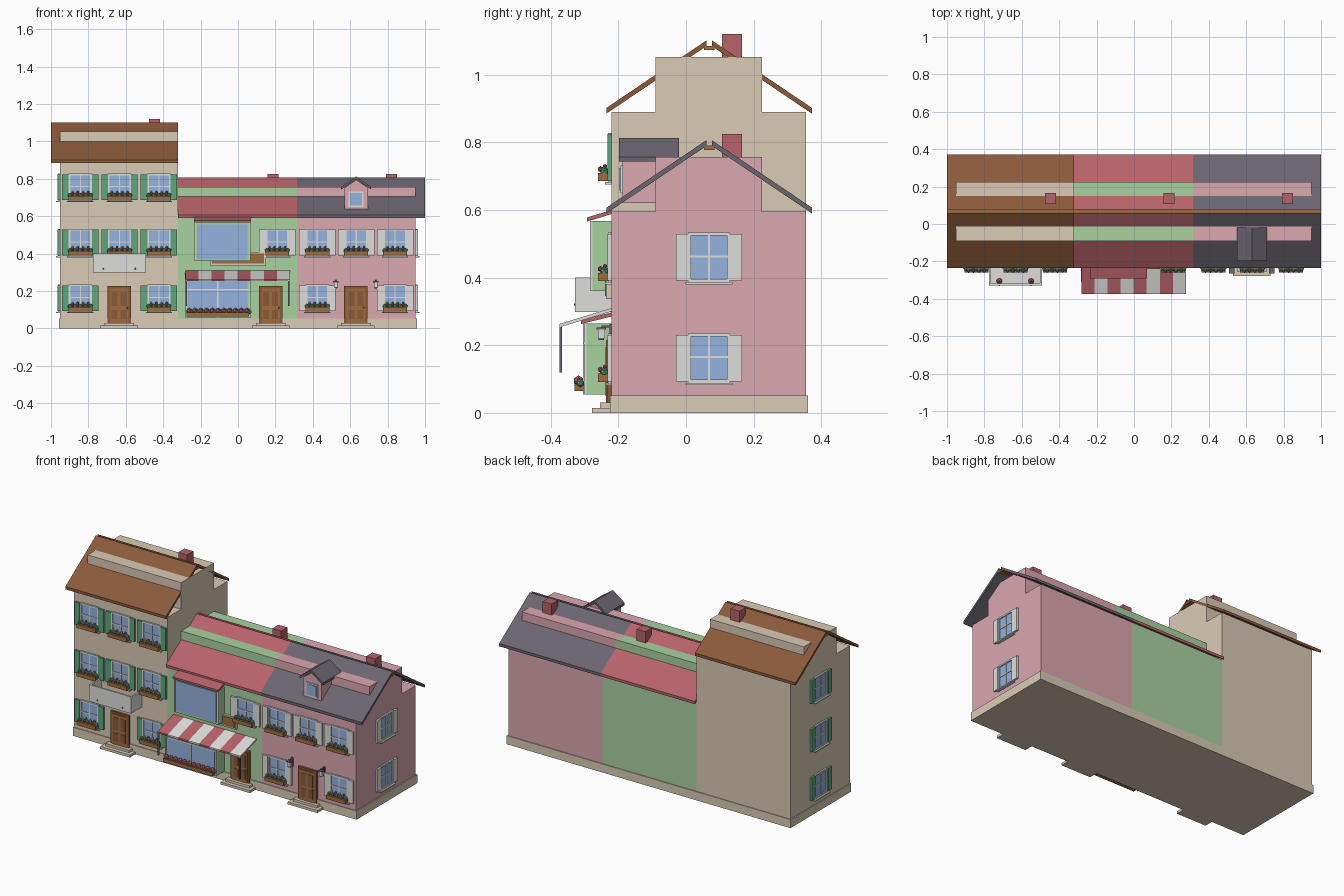
import bpy, bmesh, math
from mathutils import Matrix, Vector

if "Cube" in bpy.data.objects:
    bpy.data.objects.remove(bpy.data.objects["Cube"], do_unlink=True)

COLOURS = dict(tan="DACBB5", pale_green="A9D2A0", pink="DCA8B1", brown="8A5A3A",
               red="B7636A", slate="6B6570", glass="94B2DE", white="DEDEDC",
               leaf_green="5FA67C", wood="A06C3E")
MATS = {}
for name, code in COLOURS.items():
    srgb = [int(code[i:i + 2], 16) / 255 for i in (0, 2, 4)]
    rgba = [((c + 0.055) / 1.055) ** 2.4 for c in srgb] + [1]
    m = bpy.data.materials.new(name)
    m.use_nodes = True
    m.diffuse_color = rgba
    m.node_tree.nodes["Principled BSDF"].inputs["Base Color"].default_value = rgba
    MATS[name] = m


class Part:
    """Collects simple solids into one named object."""

    def __init__(self, name, matrix=None):
        self.name, self.matrix = name, matrix or Matrix()
        self.bm, self.mats = bmesh.new(), []

    def paint(self, faces, mat):
        if mat not in self.mats:
            self.mats.append(mat)
        for f in faces:
            f.material_index = self.mats.index(mat)

    def box(self, mat, x, y, z):
        size = [b - a for a, b in (x, y, z)]
        mid = [(a + b) / 2 for a, b in (x, y, z)]
        M = Matrix.Translation(mid) @ Matrix.Diagonal((*size, 1))
        vs = bmesh.ops.create_cube(self.bm, size=1, matrix=M)["verts"]
        self.paint({f for v in vs for f in v.link_faces}, mat)
        return self

    def ball(self, mat, pos, r):
        vs = bmesh.ops.create_icosphere(self.bm, subdivisions=1, radius=r,
                                        matrix=Matrix.Translation(pos))["verts"]
        self.paint({f for v in vs for f in v.link_faces}, mat)
        return self

    def prism(self, mat, profile, a, b, axis="x"):
        """Extrude a (y,z) profile along x, or an (x,z) profile along y."""
        def at(p, t):
            return (t, p[0], p[1]) if axis == "x" else (p[0], t, p[1])
        face = self.bm.faces.new([self.bm.verts.new(at(p, a)) for p in profile])
        ext = bmesh.ops.extrude_face_region(self.bm, geom=[face])["geom"]
        vs = [g for g in ext if isinstance(g, bmesh.types.BMVert)]
        bmesh.ops.translate(self.bm, verts=vs, vec=Vector(at((0, 0), b - a)))
        self.paint({f for v in vs for f in v.link_faces} | {face}, mat)
        return self

    def slab(self, mat, p, q, t, a, b, axis="x"):
        """Sloping board from p to q, thickness t measured straight down."""
        return self.prism(mat, [p, q, (q[0], q[1] - t), (p[0], p[1] - t)], a, b, axis)

    def done(self):
        bmesh.ops.recalc_face_normals(self.bm, faces=self.bm.faces)
        me = bpy.data.meshes.new(self.name)
        self.bm.to_mesh(me)
        self.bm.free()
        for m in self.mats:
            me.materials.append(MATS[m])
        ob = bpy.data.objects.new(self.name, me)
        ob.matrix_world = self.matrix
        bpy.context.collection.objects.link(ob)


FRONT = -0.22


def place(x, y, z, turn=0):
    return Matrix.Translation((x, y, z)) @ Matrix.Rotation(math.radians(turn), 4, "Z")


# Window with shutters; the wall is local y = 0 and outside is -y
def window(name, matrix, shutter, planter=True):
    w, h = 0.062, 0.073
    p = Part(name + "_window", matrix)
    p.box("glass", (-w, w), (-0.004, 0.002), (-h, h))
    for s in (-1, 1):
        p.box("white", sorted((s * w, s * (w - 0.009))), (-0.01, 0), (-h, h))
        p.box("white", (-w, w), (-0.01, 0), sorted((s * h, s * (h - 0.009))))
        p.box(shutter, sorted((s * w, s * (w + 0.035))), (-0.012, 0), (-0.069, 0.069))
    p.box("white", (-0.003, 0.003), (-0.008, 0), (-h, h))
    p.box("white", (-w, w), (-0.008, 0), (0, 0.006))
    p.box("white", (-0.07, 0.07), (-0.02, 0), (-0.08, -h))
    p.done()
    if planter:
        p = Part(name + "_flower_box", matrix)
        p.box("wood", (-0.064, 0.064), (-0.04, -0.008), (-0.07, -0.046))
        for i in range(9):
            x = -0.056 + i * 0.014
            p.ball("leaf_green", (x, -0.022, -0.042 + 0.004 * (i % 2)), 0.012)
            if i % 2:
                p.ball("red", (x, -0.033, -0.034), 0.009)
                p.ball("white" if i % 4 == 1 else "red", (x, -0.02, -0.026), 0.007)
        p.done()


# Front door with two steps
def door(name, x):
    p = Part(name + "_door", place(x, FRONT, 0))
    p.box("brown", (-0.062, 0.062), (-0.012, 0), (0.03, 0.226))
    p.box("wood", (-0.05, 0.05), (-0.016, 0), (0.03, 0.214))
    for s in (-1, 1):
        for z in ((0.05, 0.1), (0.12, 0.195)):
            p.box("brown", sorted((s * 0.008, s * 0.04)), (-0.018, 0), z)
    p.ball("slate", (0.043, -0.02, 0.11), 0.005).done()
    p = Part(name + "_steps", place(x, FRONT, 0))
    p.box("tan", (-0.1, 0.1), (-0.058, 0), (0, 0.015))
    p.box("tan", (-0.08, 0.08), (-0.035, 0), (0.015, 0.03)).done()


# Houses: walls, attic block, sloping roof, ridge and chimney
def house(name, x, height, wall, roof, roof_x, chimney):
    p = Part(name + "_walls")
    p.box(wall, x, (FRONT, 0.355), (0.04, height))
    p.box(wall, x, (-0.09, 0.225), (height, height + 0.162)).done()
    p = Part(name + "_roof")
    p.slab(roof, (-0.235, height + 0.012), (0.06, height + 0.211), 0.017, *roof_x)
    p.slab(roof, (0.372, height + 0.012), (0.077, height + 0.211), 0.017, *roof_x)
    p.box("wood", roof_x, (0.053, 0.084), (height + 0.183, height + 0.195)).done()
    p = Part(name + "_chimney")
    p.box("red", (chimney - 0.03, chimney + 0.03), (0.106, 0.166),
          (height + 0.1, height + 0.23)).done()


house("tall_house", (-0.952, -0.32), 0.89, "tan", "brown", (-1, -0.32), -0.447)
house("shop_house", (-0.32, 0.315), 0.595, "pale_green", "red", (-0.32, 0.315), 0.187)
house("pink_house", (0.315, 0.95), 0.595, "pink", "slate", (0.315, 1), 0.82)
Part("plinth").box("tan", (-0.957, 0.957), (-0.225, 0.36), (0, 0.052)).done()

# Windows on the front and the two end walls
ROWS = (0.162, 0.46, 0.755)
for r, z in enumerate(ROWS):
    for c in (-1, 0, 1):
        if r or c:
            window("tall_house", place(-0.633 + c * 0.21, FRONT, z), "leaf_green")
            if r < 2:
                window("pink_house", place(0.632 + c * 0.208, FRONT, z), "white")
    window("left_end", place(-0.952, 0.068, z, -90), "leaf_green", False)
    if r < 2:
        window("right_end", place(0.95, 0.068, z, 90), "white", False)
window("shop_house", place(0.21, FRONT, ROWS[1]), "white")

for name, x in (("tall_house", -0.635), ("shop_house", 0.175), ("pink_house", 0.63)):
    door(name, x)

# Balcony on the tall house
p = Part("balcony")
bx = (-0.775, -0.492)
p.box("white", bx, (-0.328, FRONT), (0.298, 0.312))
p.box("white", bx, (-0.328, -0.318), (0.298, 0.4))
for x in bx:
    p.box("white", sorted((x, x - math.copysign(0.01, x + 0.63))), (-0.328, FRONT), (0.298, 0.4))
for x in (-0.72, -0.55):
    p.ball("red", (x, -0.305, 0.322), 0.017)
    p.ball("red", (x, -0.326, 0.32), 0.006)
p.done()

# Bay windows with small lean-to roofs
def bay(name, x, y, z, bars):
    a, b = x
    p = Part(name)
    p.box("pale_green", x, (y, FRONT), z)
    p.box("glass", (a + 0.012, b - 0.012), (y - 0.004, y), (z[0] + 0.012, z[1] - 0.012))
    for e in (a, b):
        p.box("white", (e - 0.003, e + 0.003), (y - 0.004, y + 0.004), z)
    for i in range(1, bars):
        m = a + (b - a) * i / bars
        p.box("white", (m - 0.004, m + 0.004), (y - 0.007, y), z)
    if bars > 1:
        p.box("white", (a, b), (y - 0.007, y), (z[1] - 0.062, z[1] - 0.055))
    p.slab("red", (y - 0.012, z[1] + 0.01), (FRONT, z[1] + 0.032), 0.012, a - 0.006, b + 0.006)
    p.done()


bay("upper_bay_window", (-0.23, 0.064), -0.28, (0.36, 0.568), 1)
bay("shop_bay_window", (-0.278, 0.064), -0.298, (0.055, 0.265), 2)

# Long flower box below the shop window
p = Part("shop_flower_box")
p.box("wood", (-0.275, 0.058), (-0.33, -0.302), (0.064, 0.085))
for i in range(11):
    x = -0.262 + i * 0.031
    p.ball("leaf_green", (x + 0.014, -0.312, 0.088), 0.012)
    p.ball("red", (x, -0.318, 0.095), 0.016)
p.done()

# Striped awning with hanging poles
p = Part("awning")
for i in range(8):
    x = -0.282 + i * 0.07
    p.slab("white" if i % 2 else "red", (-0.374, 0.263), (FRONT, 0.31), 0.01, x, x + 0.07)
for x in (-0.276, 0.272):
    p.box("slate", (x - 0.004, x + 0.004), (-0.374, -0.366), (0.12, 0.256))
p.done()

# Blank wooden sign board
Part("sign_board").box("tan", (-0.15, 0.15), (-0.236, FRONT), (0.337, 0.408)).box(
    "wood", (-0.14, 0.14), (-0.24, FRONT), (0.346, 0.4)).done()

# Wall lamps beside the pink house door
for x in (0.523, 0.737):
    p = Part("wall_lamp", place(x, FRONT, 0.235))
    p.box("slate", (-0.004, 0.004), (-0.03, 0), (0.018, 0.024))
    p.box("slate", (-0.007, 0.007), (-0.006, 0), (-0.025, 0.028))
    p.box("white", (-0.01, 0.01), (-0.04, -0.02), (-0.014, 0.012))
    p.box("slate", (-0.014, 0.014), (-0.044, -0.016), (0.012, 0.018))
    p.box("slate", (-0.008, 0.008), (-0.038, -0.022), (-0.019, -0.014)).done()

# Dormer on the pink house roof
p = Part("dormer", place(0.632, 0, 0))
p.prism("pink", [(-0.062, 0.62), (0.062, 0.62), (0.062, 0.752), (0, 0.795), (-0.062, 0.752)],
        -0.188, -0.05, "y")
p.box("white", (-0.04, 0.04), (-0.194, -0.188), (0.65, 0.732))
p.box("glass", (-0.032, 0.032), (-0.197, -0.188), (0.658, 0.724))
for s in (-1, 1):
    p.slab("slate", (s * 0.08, 0.757), (0, 0.813), 0.014, -0.198, -0.02, "y")
p.done()
